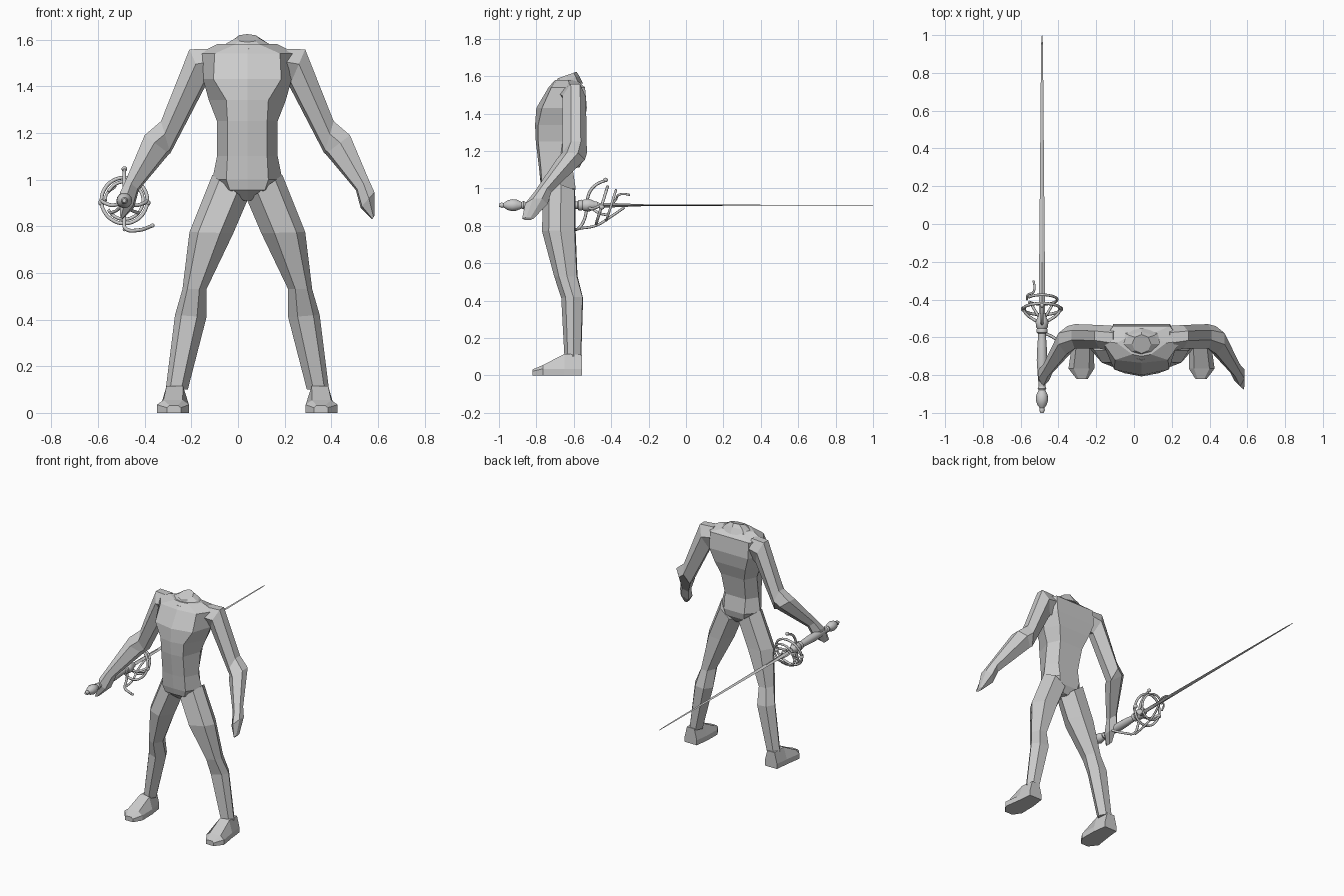
import bpy, bmesh
from math import sin, cos, pi
from mathutils import Vector

if "Cube" in bpy.data.objects:
    bpy.data.objects.remove(bpy.data.objects["Cube"])

CX = 0.04                 # body centre line
SX, SZ = -0.487, 0.91     # sword axis


def loft(name, rings, smooth=False):
    """Skin a list of equal-length point rings and cap both ends."""
    bm = bmesh.new()
    rows = [[bm.verts.new(p) for p in r] for r in rings]
    n = len(rows[0])
    for a, b in zip(rows, rows[1:]):
        for i in range(n):
            j = (i + 1) % n
            bm.faces.new((a[i], a[j], b[j], b[i]))
    bm.faces.new(rows[0])
    bm.faces.new(rows[-1])
    bmesh.ops.recalc_face_normals(bm, faces=bm.faces)
    me = bpy.data.meshes.new(name)
    bm.to_mesh(me)
    bm.free()
    ob = bpy.data.objects.new(name, me)
    bpy.context.collection.objects.link(ob)
    if smooth:
        select(ob)
        bpy.ops.object.shade_smooth_by_angle(angle=0.8)
    return ob


def select(ob):
    bpy.ops.object.select_all(action='DESELECT')
    ob.select_set(True)
    bpy.context.view_layer.objects.active = ob


def limb_ring(s, ox, oz, ix, iz, yf, yb, shape):
    """Limb section: t runs outer to inner edge, v runs front to back."""
    return [(CX + s * (ox + (ix - ox) * t), yf + (yb - yf) * v, oz + (iz - oz) * t)
            for t, v in shape]


def lathe(name, profile, n=14):
    """Turned part around the sword axis from (y, radius) pairs."""
    return loft(name, [[(SX + r * cos(2 * pi * i / n), y, SZ + r * sin(2 * pi * i / n))
                        for i in range(n)] for y, r in profile], True)


def tube(name, pts, r=0.008, closed=False):
    """Smooth bar through points given relative to the sword axis."""
    cu = bpy.data.curves.new(name, 'CURVE')
    cu.dimensions = '3D'
    cu.bevel_depth, cu.bevel_resolution, cu.resolution_u = r, 2, 6
    cu.use_fill_caps = True
    sp = cu.splines.new('BEZIER')
    sp.bezier_points.add(len(pts) - 1)
    for bp, (x, y, z) in zip(sp.bezier_points, pts):
        bp.co = (SX + x, y, SZ + z)
        bp.handle_left_type = bp.handle_right_type = 'AUTO'
    sp.use_cyclic_u = closed
    ob = bpy.data.objects.new(name, cu)
    bpy.context.collection.objects.link(ob)
    select(ob)
    bpy.ops.object.convert(target='MESH')


def ball(name, x, y, z, r=0.012):
    bpy.ops.mesh.primitive_uv_sphere_add(segments=12, ring_count=8, radius=r,
                                         location=(SX + x, y, SZ + z))
    ob = bpy.context.object
    ob.name = name
    bpy.ops.object.shade_smooth()


# Torso: z, front corner x, front centre y, front corner y, side x, side y, back x, back y
torso = [
    (1.58, .05, -.70, -.69, .13, -.63, .05, -.585),
    (1.54, .14, -.735, -.72, .21, -.62, .15, -.54),
    (1.43, .145, -.80, -.77, .19, -.63, .15, -.53),
    (1.34, .09, -.807, -.79, .165, -.65, .12, -.545),
    (1.25, .085, -.803, -.79, .13, -.66, .09, -.575),
    (1.10, .085, -.785, -.775, .13, -.68, .08, -.605),
    (1.00, .09, -.775, -.77, .15, -.67, .08, -.59),
    (.955, .075, -.765, -.76, .11, -.67, .07, -.60),
    (.91, .015, -.72, -.71, .03, -.67, .015, -.63)]
rings = []
for z, fx, yc, yk, w, ys, bx, yb in torso:
    half = [(fx, yk), (w, ys), (bx, yb)]
    pts = [(0, yc)] + half + [(0, yb)] + [(-x, y) for x, y in reversed(half)]
    rings.append([(CX + x, y, z) for x, y in pts])
loft("torso", rings)

# Short neck stump with a slanted cut
neck = []
for z, rx, ry, slope in ((1.56, .13, .085, 0), (1.58, .095, .065, .3), (1.606, .05, .05, .35)):
    neck.append([(CX + rx * cos(pi * i / 4), -.635 + ry * sin(pi * i / 4),
                  z + slope * ry * sin(pi * i / 4)) for i in range(8)])
loft("neck", neck)

# Limb sections: outer x, outer z, inner x, inner z, front y, back y
leg = [(.15, 1.02, 0, .91, -.765, -.59), (.248, .775, .06, .77, -.77, -.59),
       (.278, .53, .175, .53, -.705, -.58), (.31, .42, .175, .41, -.667, -.55),
       (.35, .10, .255, .10, -.65, -.56)]
leg_shape = [(0, .55), (.2, .2), (.7, 0), (1, .5), (.75, 1), (.25, .97)]
arm = [(.15, 1.56, .12, 1.43, -.68, -.54), (.248, 1.558, .18, 1.40, -.66, -.535),
       (.37, 1.25, .33, 1.112, -.66, -.53), (.44, 1.19, .335, 1.11, -.69, -.54),
       (.52, 1.0, .465, .955, -.81, -.72), (.545, .945, .485, .88, -.86, -.74),
       (.545, .845, .535, .83, -.876, -.815)]
arm_shape = [(0, .35), (0, .75), (.45, 1), (1, .7), (.9, .25), (.4, 0)]
# Foot sections: y, inner x, outer x, top z
foot = [(-.555, .265, .36, .11), (-.65, .252, .37, .115),
        (-.765, .25, .387, .055), (-.82, .285, .345, .032)]

for s, side in ((1, "left"), (-1, "right")):
    loft(side + "_leg", [limb_ring(s, *r, leg_shape) for r in leg])
    loft(side + "_arm", [limb_ring(s, *r, arm_shape) for r in arm])
    feet = []
    for y, a, b, h in foot:
        d = (b - a) * .2
        feet.append([(CX + s * x, y, z) for x, z in
                     ((a, 0), (b, 0), (b, .035 if h > .035 else h * .7), (b - d, h),
                      (a + d, h), (a, .035 if h > .035 else h * .7))])
    loft(side + "_foot", feet)

# Sword: turned pommel and grip, flattened diamond blade
lathe("pommel", [(-1, .008), (-.985, .015), (-.975, .012), (-.955, .026), (-.93, .033),
                 (-.905, .03), (-.88, .018), (-.87, .023), (-.86, .018)])
lathe("grip", [(-.865, .017), (-.80, .023), (-.72, .028), (-.65, .025), (-.58, .02),
               (-.575, .028), (-.56, .03), (-.545, .022)])
lathe("guard_block", [(-.56, .02), (-.545, .032), (-.515, .034), (-.49, .022), (-.47, .018)])
loft("blade", [[(SX + w, y, SZ), (SX, y, SZ + t), (SX - w, y, SZ), (SX, y, SZ - t)]
               for y, w, t in ((-.5, .017, .014), (-.38, .017, .011), (-.2, .015, .004),
                               (.35, .010, .0025), (.95, .005, .0015), (1, .001, .0008))])


# Hilt rings, tilted around the blade
def hoop(r, y, tilt, n=12):
    return [(r * cos(2 * pi * i / n), y + tilt * sin(2 * pi * i / n),
             r * sin(2 * pi * i / n)) for i in range(n)]


tube("large_ring", hoop(.098, -.45, .03), closed=True)
tube("small_ring", hoop(.08, -.40, .025)[7:] + hoop(.08, -.40, .025)[:6], .007)
for s in (1, -1):
    tube("ring_arm", [(0, -.53, 0), (s * .045, -.505, -.02), (s * .085, -.475, -.01),
                      (s * .098, -.45, 0)])
    tube("inner_arm", [(0, -.52, 0), (s * .03, -.47, -.04), (s * .06, -.42, -.053)], .007)
    ball("ring_knob", s * .098, -.45, -.01, .014)
# Quillons, knuckle bow and curled tail
tube("upper_quillon", [(0, -.53, .02), (0, -.515, .07), (0, -.48, .11), (0, -.43, .133)])
ball("upper_quillon_knob", 0, -.43, .135)
tube("lower_quillon", [(0, -.53, -.02), (0, -.545, -.08), (.005, -.57, -.12),
                       (.06, -.60, -.127), (.12, -.65, -.108)])
ball("lower_quillon_knob", .12, -.65, -.107, .009)
tube("lower_bar", [(0, -.57, -.125), (0, -.48, -.108), (-.01, -.40, -.06), (0, -.33, -.012)], .007)
tube("curled_tail", [(-.08, -.40, .0), (-.075, -.375, .03), (-.045, -.36, .055),
                     (-.04, -.335, .06), (-.045, -.30, .055)], .006)
